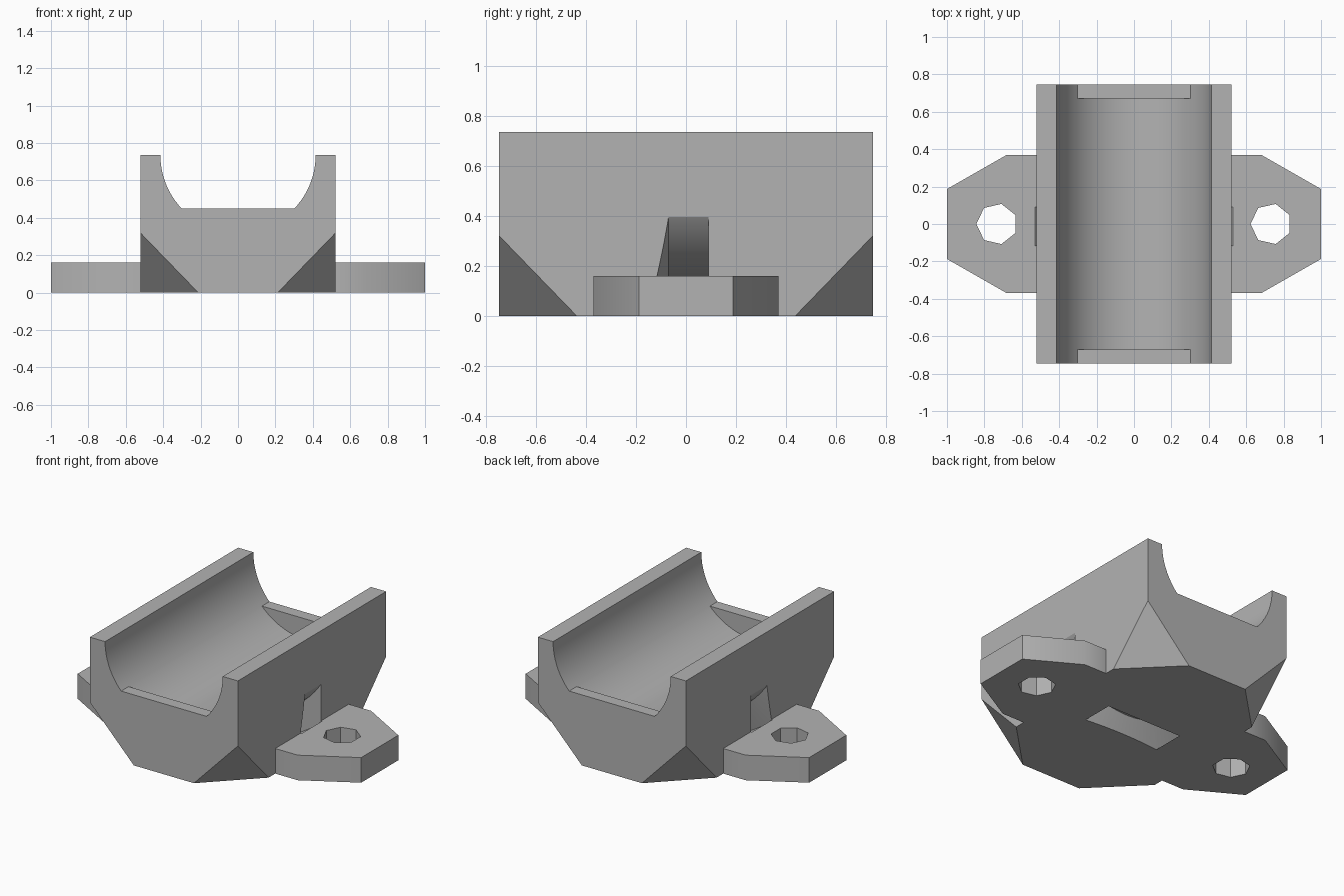
import bpy, bmesh
from math import pi, radians
from mathutils import Matrix, Vector

cube = bpy.data.objects.get("Cube")
if cube:
    bpy.data.objects.remove(cube, do_unlink=True)

HX, HY, TOP = 0.522, 0.747, 0.735      # block half sizes and height
CHAMFER_XY, CHAMFER_Z = 0.31, 0.32     # lower corner cuts
TROUGH_R, LIP_Z, LIP_Y = 0.415, 0.45, 0.672


def finish(bm, name):
    bmesh.ops.recalc_face_normals(bm, faces=bm.faces[:])
    mesh = bpy.data.meshes.new(name)
    bm.to_mesh(mesh)
    bm.free()
    obj = bpy.data.objects.new(name, mesh)
    bpy.context.collection.objects.link(obj)
    return obj


def box(name, lo, hi):
    lo, hi = Vector(lo), Vector(hi)
    bm = bmesh.new()
    bmesh.ops.create_cube(bm, size=1, matrix=Matrix.Translation((lo + hi) / 2)
                          @ Matrix.Diagonal((hi - lo).to_4d()))
    return bm if name is None else finish(bm, name)


def cylinder(name, sides, radius, depth, matrix):
    bm = bmesh.new()
    bmesh.ops.create_cone(bm, cap_ends=True, segments=sides, radius1=radius,
                          radius2=radius, depth=depth, matrix=matrix)
    return finish(bm, name)


def combine(target, other, operation):
    """Apply a boolean and remove the helper."""
    mod = target.modifiers.new(operation.lower(), 'BOOLEAN')
    mod.operation, mod.solver, mod.object = operation, 'EXACT', other
    bpy.context.view_layer.objects.active = target
    bpy.ops.object.modifier_apply(modifier=mod.name)
    bpy.data.objects.remove(other, do_unlink=True)


# Block with its four lower corners sliced off
bm = box(None, (-HX, -HY, 0), (HX, HY, TOP))
for sx in (-1, 1):
    for sy in (-1, 1):
        normal = Vector((sx / CHAMFER_XY, sy / CHAMFER_XY, -1 / CHAMFER_Z))
        bmesh.ops.bisect_plane(bm, geom=bm.verts[:] + bm.edges[:] + bm.faces[:],
                               plane_co=(sx * HX, sy * HY, CHAMFER_Z),
                               plane_no=normal, clear_outer=True)
        bmesh.ops.holes_fill(bm, edges=bm.edges[:], sides=0)
holder = finish(bm, "pipe_saddle")

# Mounting flange running through the block
bm = bmesh.new()
half = [(0.68, -0.37), (1, -0.187), (1, 0.187), (0.68, 0.37)]
outline = half + [(-x, -y) for x, y in half]
base = bm.faces.new([bm.verts.new((x, y, 0)) for x, y in outline])
ext = bmesh.ops.extrude_face_region(bm, geom=[base])
bmesh.ops.translate(bm, vec=(0, 0, 0.16),
                    verts=[v for v in ext["geom"] if isinstance(v, bmesh.types.BMVert)])
combine(holder, finish(bm, "mounting_flange"), 'UNION')

# Seven-sided screw holes
for side in (-1, 1):
    place = Matrix.Translation((side * 0.733, 0, 0.1)) @ Matrix.Rotation(pi / 2, 4, 'Z')
    hole = cylinder("screw_hole", 7, 0.11, 1, place)
    # Turn a corner towards -x
    corner = min((v.co.x for v in hole.data.vertices))
    if corner > side * 0.733 - 0.1099:
        hole.data.transform(Matrix.Translation((side * 1.466, 0, 0))
                            @ Matrix.Rotation(pi, 4, 'Z'))
    combine(holder, hole, 'DIFFERENCE')

# Round trough that leaves a raised lip at each end
axis = Matrix.Translation((0, 0, TOP)) @ Matrix.Rotation(pi / 2, 4, 'X')
trough = cylinder("trough_cutter", 72, TROUGH_R, 2, axis)
for lo, hi in ((-1.2, -LIP_Y), (LIP_Y, 1.2)):
    combine(trough, box("lip", (-0.6, lo, 0.1), (0.6, hi, LIP_Z)), 'DIFFERENCE')
combine(holder, trough, 'DIFFERENCE')

# Curved strap tunnel: a tapered section spun around the trough axis
bm = bmesh.new()
section = [(0.624, -0.07), (0.624, 0.09), (0.782, 0.09), (0.782, -0.117)]
steps = 72
rings = []
for i in range(steps):
    turn = Matrix.Rotation(2 * pi * i / steps, 4, 'Y')
    rings.append([bm.verts.new(turn @ Vector((r, y, 0)) + Vector((0, 0, TOP)))
                  for r, y in section])
for i in range(steps):
    a, b = rings[i - 1], rings[i]
    for j in range(4):
        bm.faces.new((a[j - 1], a[j], b[j], b[j - 1]))
combine(holder, finish(bm, "strap_cutter"), 'DIFFERENCE')

# Plain grey plastic
grey = bpy.data.materials.new("grey_plastic")
grey.use_nodes = True
colour = (0.45, 0.45, 0.45, 1)
grey.diffuse_color = colour
grey.node_tree.nodes["Principled BSDF"].inputs["Base Color"].default_value = colour
holder.data.materials.clear()
holder.data.materials.append(grey)
for face in holder.data.polygons:
    face.material_index = 0

bpy.ops.object.select_all(action='DESELECT')
holder.select_set(True)
bpy.context.view_layer.objects.active = holder
bpy.ops.object.shade_smooth_by_angle(angle=radians(32))
